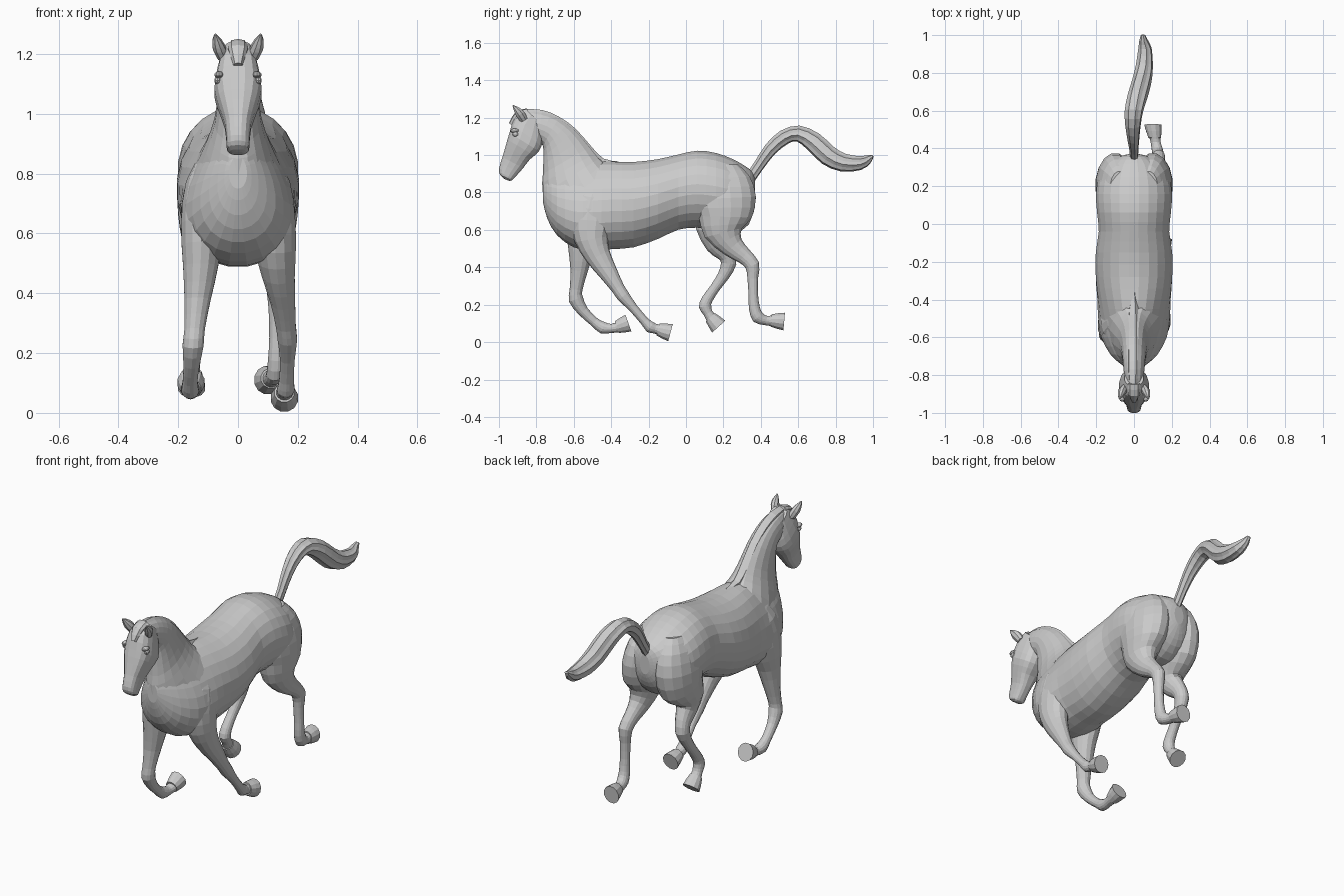
import bpy, bmesh, math
from mathutils import Vector


def smooth_stations(rows, steps):
    """Catmull-Rom interpolation between rows of numbers."""
    out = []
    for i in range(len(rows) - 1):
        p0, p1 = rows[max(i - 1, 0)], rows[i]
        p2, p3 = rows[i + 1], rows[min(i + 2, len(rows) - 1)]
        for s in range(steps):
            t = s / steps
            out.append([0.5 * (2 * b + (c - a) * t + (2 * a - 5 * b + 4 * c - d) * t * t
                               + (3 * b - a - 3 * c + d) * t ** 3)
                        for a, b, c, d in zip(p0, p1, p2, p3)])
    out.append(list(rows[-1]))
    return out


def loft(name, rings, sides=14, steps=2, groove=1.0, square=1.0):
    """Skin oval rings: (x, y, z, half-depth dy, dz, half-width, taper to the top)."""
    bm = bmesh.new()
    loops = []
    for x, y, z, dy, dz, w, tp in smooth_stations(rings, steps):
        loop = []
        for k in range(sides):
            a = 2 * math.pi * (k + 0.5) / sides
            g = groove if k % 2 else 1.0
            c, s = (math.copysign(abs(v) ** square, v) * g for v in (math.cos(a), math.sin(a)))
            width = max(w, 0.003) * (1 - tp * s)
            loop.append(bm.verts.new((x + c * width, y + s * dy, z + s * dz)))
        loops.append(loop)
    for a, b in zip(loops, loops[1:]):
        for k in range(sides):
            n = (k + 1) % sides
            bm.faces.new((a[k], a[n], b[n], b[k]))
    bm.faces.new(loops[0])
    bm.faces.new(loops[-1])
    bmesh.ops.recalc_face_normals(bm, faces=bm.faces)
    mesh = bpy.data.meshes.new(name)
    bm.to_mesh(mesh)
    bm.free()
    ob = bpy.data.objects.new(name, mesh)
    bpy.context.collection.objects.link(ob)
    return ob


def pair_loft(name, pairs, **kw):
    """Loft from side-view outline pairs: (y1, z1, y2, z2, half-width[, taper])."""
    return loft(name, [(0, (a + c) / 2, (b + d) / 2, (a - c) / 2, (b - d) / 2, w,
                        tp[0] if tp else 0) for a, b, c, d, w, *tp in pairs], **kw)


def path_loft(name, path, **kw):
    """Loft along a path: (x, y, z, half-depth, half-width)."""
    rings = []
    for i, (x, y, z, r, w) in enumerate(path):
        a, b = path[max(i - 1, 0)], path[min(i + 1, len(path) - 1)]
        t = Vector((b[1] - a[1], b[2] - a[2])).normalized()
        rings.append((x, y, z, t.y * r, -t.x * r, w, 0))
    return loft(name, rings, **kw)


# Barrel, chest and rump: y, top z, bottom z, half-width, taper to the top
torso = [(-.765, .86, .75, .03, .1), (-.742, .91, .66, .068, .2), (-.69, .935, .57, .122, .28),
         (-.60, .95, .505, .168, .3), (-.50, .965, .487, .185, .25), (-.40, .967, .495, .193, .1),
         (-.28, .965, .505, .204, 0), (-.15, .98, .55, .204, 0), (-.04, 1.005, .60, .188, 0),
         (.06, 1.025, .61, .197, 0), (.16, 1.013, .60, .203, 0), (.25, .98, .60, .186, 0),
         (.32, .94, .65, .14, 0), (.355, .91, .71, .085, 0), (.37, .87, .76, .03, 0)]
pair_loft("torso", [(y, t, y, b, w, p) for y, t, b, w, p in torso], sides=24)

# Neck and head: crest/forehead point, throat/jaw point, half-width
pair_loft("neck", [(-.42, .95, -.70, .62, .15), (-.46, .985, -.765, .79, .108),
                   (-.51, 1.045, -.765, .90, .08), (-.59, 1.135, -.762, .99, .067),
                   (-.68, 1.20, -.765, 1.05, .06), (-.77, 1.235, -.79, 1.07, .055),
                   (-.85, 1.24, -.83, 1.10, .045)], sides=18)
pair_loft("head", [(-.855, 1.243, -.775, 1.17, .05), (-.915, 1.205, -.765, 1.08, .068),
                   (-.945, 1.12, -.785, 1.02, .08), (-.965, 1.05, -.835, .975, .063),
                   (-.982, .99, -.87, .93, .045), (-1.0, .93, -.91, .885, .039),
                   (-.995, .895, -.93, .865, .036), (-.97, .872, -.945, .862, .02)],
          sides=16, square=.75)

# Mane and forelock
pair_loft("mane", [(-.36, .967, -.38, .93, .01), (-.44, .982, -.50, .93, .032),
                   (-.51, 1.053, -.57, .98, .037), (-.59, 1.143, -.64, 1.06, .037),
                   (-.68, 1.208, -.71, 1.12, .038), (-.77, 1.243, -.775, 1.15, .038),
                   (-.86, 1.247, -.84, 1.17, .03)], sides=12, groove=.88)
pair_loft("forelock", [(-.85, 1.25, -.83, 1.20, .032), (-.912, 1.23, -.87, 1.195, .034),
                       (-.947, 1.17, -.90, 1.145, .016)], sides=10, square=.8)

# Ears, eyes and brows
for side, label in ((1, "right"), (-1, "left")):
    path_loft("ear_" + label, [(side * .048, -.865, 1.185, .022, .02),
                               (side * .062, -.885, 1.218, .026, .023),
                               (side * .07, -.905, 1.243, .018, .017),
                               (side * .076, -.926, 1.266, .003, .003)], sides=8)
    for part, pos, size in (("eye", (.068, -.912, 1.112), (.012, .017, .013)),
                            ("brow", (.063, -.916, 1.13), (.017, .025, .012))):
        bpy.ops.mesh.primitive_uv_sphere_add(segments=10, ring_count=6, radius=1,
                                             location=(side * pos[0], pos[1], pos[2]))
        bpy.context.object.scale = size
        bpy.context.object.name = part + "_" + label

# Tail, a grooved switch of hair
path_loft("tail", [(0, .345, .88, .03, .022), (0, .39, .945, .03, .024),
                   (-.003, .45, 1.03, .036, .032), (-.005, .525, 1.095, .041, .042),
                   (0, .60, 1.115, .044, .05), (.02, .68, 1.072, .054, .054),
                   (.042, .76, .998, .056, .052), (.055, .84, .96, .05, .046),
                   (.058, .93, .957, .038, .036), (.05, .975, .978, .024, .022),
                   (.048, 1.0, .997, .005, .012)], sides=16, groove=.88)

# Legs: x, y, z, half-depth, half-width from the body down to the pastern
path_loft("front_leg_right", [(.09, -.46, .87, .06, .03), (.115, -.485, .77, .10, .06),
                              (.12, -.505, .65, .115, .073),
                              (.125, -.505, .55, .09, .07), (.135, -.47, .46, .068, .056),
                              (.15, -.415, .37, .05, .042), (.16, -.365, .29, .036, .034),
                              (.165, -.335, .245, .034, .033), (.165, -.28, .18, .024, .025),
                              (.162, -.22, .11, .024, .025), (.16, -.19, .08, .031, .03),
                              (.157, -.165, .072, .026, .027), (.155, -.14, .066, .028, .03)])
path_loft("front_leg_left", [(-.09, -.48, .87, .06, .03), (-.115, -.51, .77, .10, .06),
                             (-.12, -.535, .63, .11, .072),
                             (-.125, -.56, .49, .07, .06), (-.135, -.572, .38, .046, .045),
                             (-.145, -.588, .28, .034, .035), (-.15, -.588, .228, .039, .036),
                             (-.155, -.55, .165, .029, .028), (-.16, -.49, .108, .025, .025),
                             (-.16, -.445, .077, .032, .03), (-.157, -.40, .073, .024, .026),
                             (-.155, -.365, .08, .028, .03)])
path_loft("hind_leg_right", [(.075, .20, .95, .08, .05), (.088, .20, .88, .145, .085),
                             (.10, .205, .77, .172, .103),
                             (.11, .21, .67, .145, .092), (.115, .20, .585, .105, .072),
                             (.12, .25, .51, .063, .05), (.125, .31, .46, .045, .038),
                             (.13, .355, .41, .04, .035), (.13, .357, .34, .029, .028),
                             (.13, .36, .25, .026, .026), (.128, .366, .18, .03, .028),
                             (.125, .385, .132, .034, .03), (.115, .43, .115, .026, .027),
                             (.11, .465, .115, .03, .03)], sides=16)
path_loft("hind_leg_left", [(-.075, .20, .95, .08, .05), (-.088, .20, .88, .145, .085),
                            (-.10, .205, .77, .172, .103),
                            (-.11, .20, .67, .145, .092), (-.117, .15, .585, .10, .072),
                            (-.122, .17, .52, .065, .052), (-.13, .212, .47, .048, .04),
                            (-.138, .228, .42, .042, .036), (-.143, .20, .355, .032, .029),
                            (-.148, .155, .29, .027, .026), (-.152, .113, .228, .03, .028),
                            (-.153, .102, .19, .034, .03), (-.154, .118, .155, .026, .027),
                            (-.155, .137, .125, .03, .03)], sides=16)

# Hooves: coronet centre, then sole centre
hooves = {"front_hoof_right": ((.155, -.15, .068), (.155, -.083, .05)),
          "front_hoof_left": ((-.157, -.37, .08), (-.157, -.308, .102)),
          "hind_hoof_right": ((.11, .455, .116), (.10, .525, .11)),
          "hind_hoof_left": ((-.155, .13, .133), (-.155, .175, .083))}
for name, (top, sole) in hooves.items():
    mid = [(a + b) / 2 for a, b in zip(top, sole)]
    path_loft(name, [(*top, .034, .034), (*mid, .043, .042), (*sole, .049, .047)],
              sides=12, steps=1)
